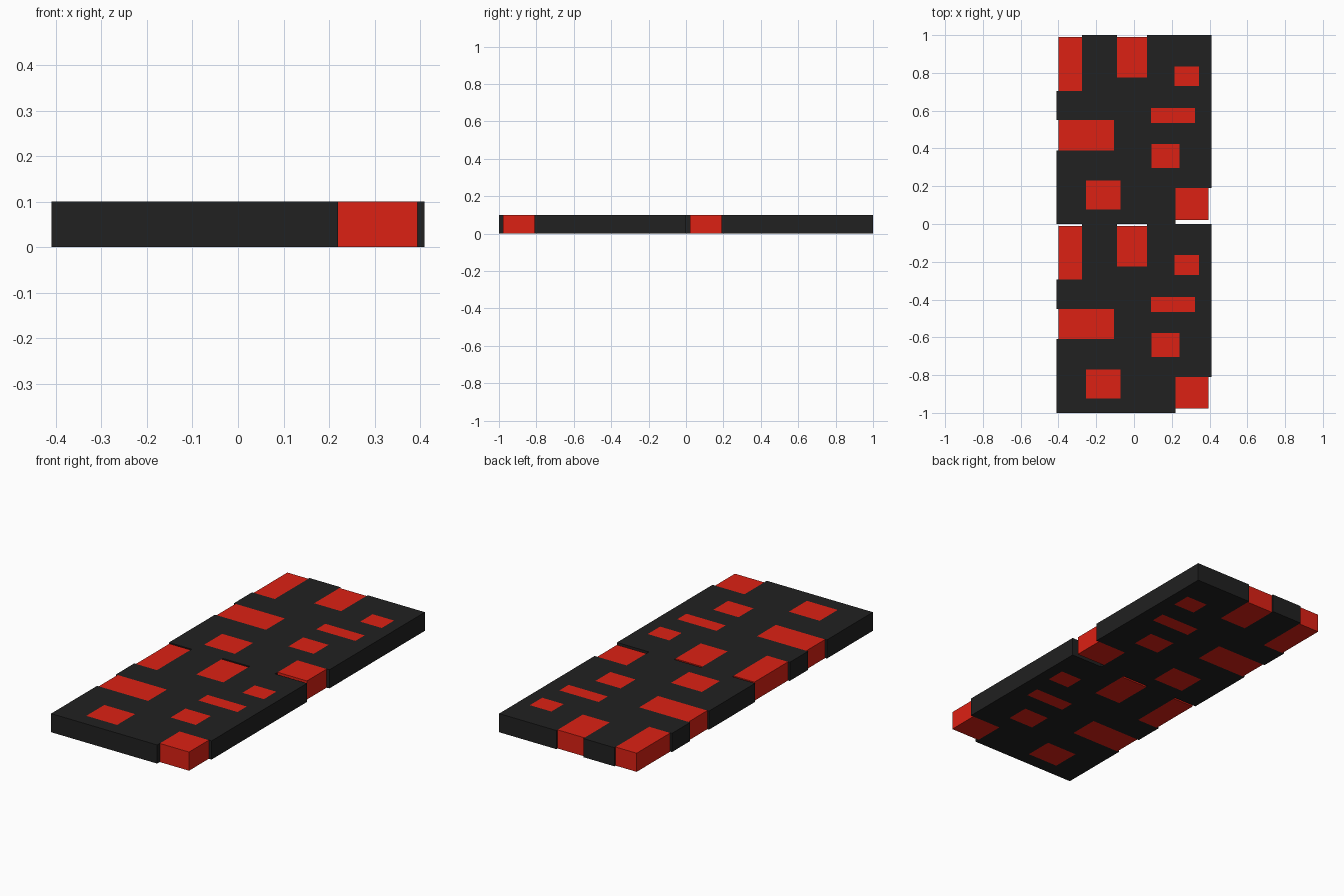
import bpy, bmesh

if "Cube" in bpy.data.objects:
    bpy.data.objects.remove(bpy.data.objects["Cube"])

HEIGHT = 0.1
HALF_W = 0.41
EDGE = 0.025  # inlays closer than this to the rim break through it

# Inlay rectangles of one tile: x0, x1, y0, y1 (tile spans y 0..1)
INLAYS = [
    (-0.40, -0.275, 0.705, 0.99),
    (-0.09, 0.07, 0.775, 0.99),
    (0.215, 0.343, 0.73, 0.835),
    (0.09, 0.323, 0.535, 0.613),
    (-0.40, -0.107, 0.39, 0.55),
    (0.092, 0.242, 0.297, 0.423),
    (-0.255, -0.072, 0.077, 0.23),
    (0.22, 0.394, 0.022, 0.19),
]


def material(name, color):
    m = bpy.data.materials.new(name)
    m.diffuse_color = color
    m.use_nodes = True
    m.node_tree.nodes["Principled BSDF"].inputs["Base Color"].default_value = m.diffuse_color
    return m


def slab(name, rects, mat, y_offset):
    """Extrude a set of rectangles into one closed solid mesh."""
    bm = bmesh.new()
    for x0, x1, y0, y1 in rects:
        corners = ((x0, y0), (x1, y0), (x1, y1), (x0, y1))
        bm.faces.new([bm.verts.new((x, y, 0)) for x, y in corners])
    bmesh.ops.remove_doubles(bm, verts=bm.verts[:], dist=1e-5)
    res = bmesh.ops.extrude_face_region(bm, geom=bm.faces[:], use_keep_orig=True)
    top = [g for g in res["geom"] if isinstance(g, bmesh.types.BMVert)]
    bmesh.ops.translate(bm, verts=top, vec=(0, 0, HEIGHT))
    bmesh.ops.recalc_face_normals(bm, faces=bm.faces[:])
    mesh = bpy.data.meshes.new(name)
    bm.to_mesh(mesh)
    bm.free()
    mesh.materials.append(mat)
    obj = bpy.data.objects.new(name, mesh)
    obj.location.y = y_offset
    bpy.context.collection.objects.link(obj)
    return obj


def opening(r):
    """Inlay footprint, widened to the tile rim where it touches it."""
    x0, x1, y0, y1 = r
    return (-HALF_W if x0 < -HALF_W + EDGE else x0,
            HALF_W if x1 > HALF_W - EDGE else x1,
            0 if y0 < EDGE else y0,
            1 if y1 > 1 - EDGE else y1)


# Plate footprint: grid cells not covered by any opening
openings = [opening(r) for r in INLAYS]
xs = sorted({-HALF_W, HALF_W} | {v for o in openings for v in o[:2]})
ys = sorted({0, 1} | {v for o in openings for v in o[2:]})
cells = []
for x0, x1 in zip(xs, xs[1:]):
    for y0, y1 in zip(ys, ys[1:]):
        cx, cy = (x0 + x1) / 2, (y0 + y1) / 2
        if not any(a < cx < b and c < cy < d for a, b, c, d in openings):
            cells.append((x0, x1, y0, y1))

black = material("black", (0.015, 0.015, 0.015, 1))
red = material("red", (0.72, 0.015, 0.007, 1))

# Two identical tiles, back and front
for side, y in (("back", 0), ("front", -1)):
    slab(side + "_plate", cells, black, y)
    slab(side + "_inlays", INLAYS, red, y)
